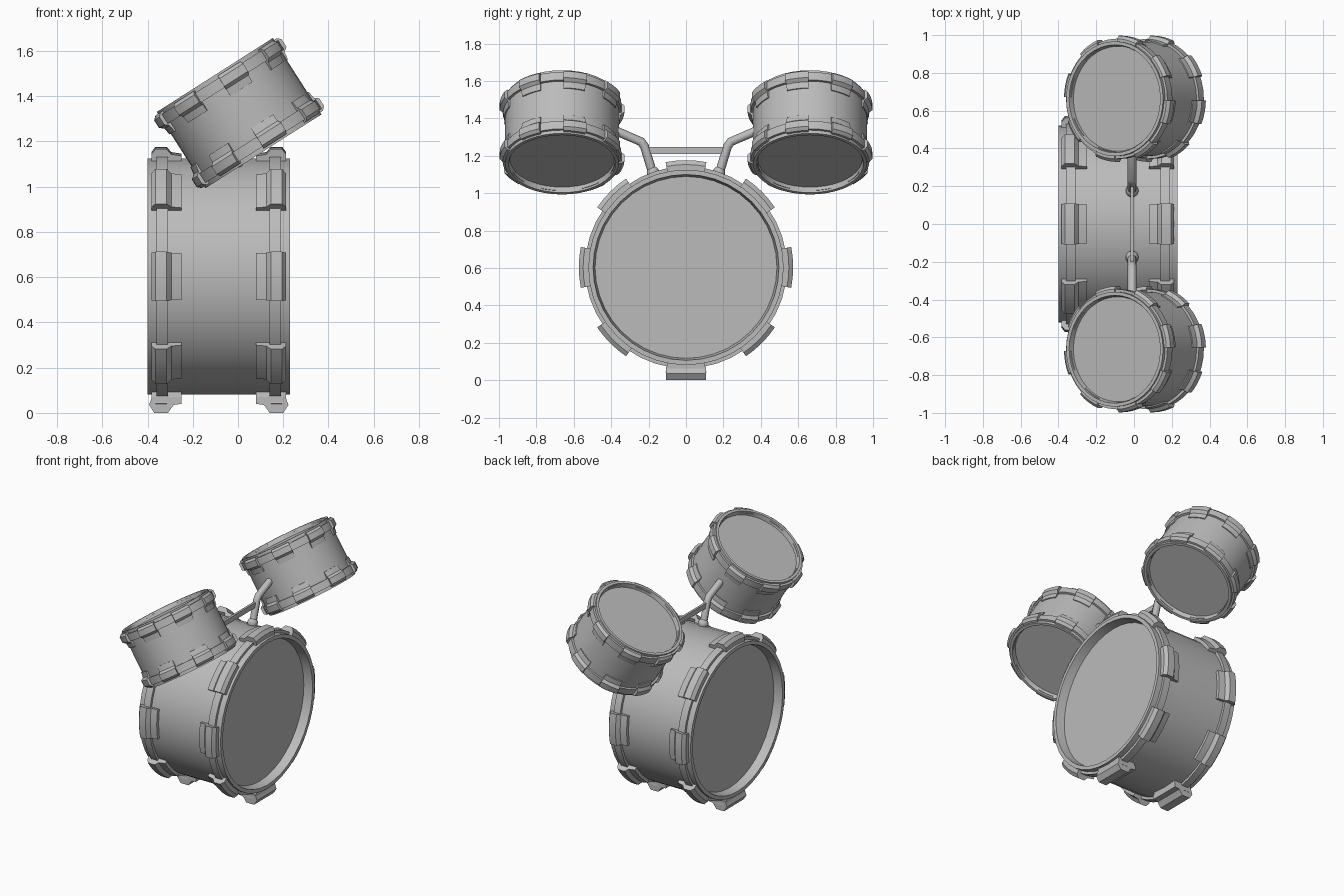
import bpy, bmesh, math
from mathutils import Matrix, Vector

if "Cube" in bpy.data.objects:
    bpy.data.objects.remove(bpy.data.objects["Cube"])

grey = bpy.data.materials.new("plain_grey")
grey.use_nodes = True
grey.diffuse_color = (0.5, 0.5, 0.5, 1)
grey.node_tree.nodes["Principled BSDF"].inputs["Base Color"].default_value = (0.5, 0.5, 0.5, 1)


def finish(name, bm, matrix):
    bmesh.ops.remove_doubles(bm, verts=bm.verts, dist=0.0005)
    bm.transform(matrix)
    bmesh.ops.recalc_face_normals(bm, faces=bm.faces)
    mesh = bpy.data.meshes.new(name)
    bm.to_mesh(mesh)
    bm.free()
    mesh.materials.append(grey)
    obj = bpy.data.objects.new(name, mesh)
    bpy.context.collection.objects.link(obj)
    bpy.ops.object.select_all(action="DESELECT")
    obj.select_set(True)
    bpy.context.view_layer.objects.active = obj
    bpy.ops.object.shade_smooth_by_angle(angle=math.radians(30))


def sweep(bm, profile, start, end, steps, closed=True, caps=False):
    """Turn an (r, z) profile about the local z axis."""
    rows = []
    for i in range(steps + 1):
        a = start + (end - start) * i / steps
        rows.append([bm.verts.new((r * math.cos(a), r * math.sin(a), z)) for r, z in profile])
    count = len(profile)
    for one, two in zip(rows, rows[1:]):
        for j in range(count if closed else count - 1):
            k = (j + 1) % count
            if profile[j][0] < 0.001:
                bm.faces.new((one[j], one[k], two[k]))
            elif profile[k][0] < 0.001:
                bm.faces.new((one[j], one[k], two[j]))
            else:
                bm.faces.new((one[j], one[k], two[k], two[j]))
    if caps:
        bm.faces.new(rows[0])
        bm.faces.new(rows[-1])


def drum(name, matrix, shell, half, lip, recess, ring, band, lug, span, phase):
    # Shell with a recessed head at each end
    bm = bmesh.new()
    top = [(0, half - recess), (shell - lip, half - recess), (shell - lip * 0.7, half), (shell, half)]
    profile = top + [(r, -z) for r, z in reversed(top)]
    sweep(bm, profile, 0, math.tau, 40, closed=False)
    loose = [v for v in bm.verts if not v.link_faces]
    bmesh.ops.delete(bm, geom=loose, context="VERTS")
    finish(name + "_shell", bm, matrix)

    # Hoops and the brackets clamped over them
    for side, end in ((1, "upper"), (-1, "lower")):
        bm = bmesh.new()
        inner = shell - 0.01
        hoop = [(inner, band[0]), (ring, band[0]), (ring, band[1]), (inner, band[1])]
        sweep(bm, [(r, side * z) for r, z in hoop], 0, math.tau, 40)
        finish(f"{name}_{end}_hoop", bm, matrix)
        bm = bmesh.new()
        for i in range(8):
            a = phase + i * math.tau / 8
            sweep(bm, [(r, side * z) for r, z in lug], a - span, a + span, 4, caps=True)
        finish(f"{name}_{end}_brackets", bm, matrix)


# Bass drum lying along x
bass_centre = Vector((-0.085, 0, 0.603))
bass = Matrix.Translation(bass_centre) @ Matrix.Rotation(math.pi / 2, 4, "Y")
bass_lug = [(0.5, 0.165), (0.543, 0.165), (0.55, 0.21), (0.573, 0.23),
            (0.573, 0.28), (0.55, 0.298), (0.5, 0.298)]
drum("bass_drum", bass, 0.522, 0.315, 0.036, 0.06, 0.54, (0.225, 0.275),
     bass_lug, math.radians(11), 0)

# Feet under the bass drum
for side, end in ((1, "left"), (-1, "right")):
    bm = bmesh.new()
    outline = [(0.165, 0.07), (0.165, 0.04), (0.2, 0.035), (0.225, 0), (0.285, 0), (0.308, 0.035), (0.295, 0.07)]
    front, back = [[bm.verts.new((bass_centre.x + side * x, y, z)) for x, z in outline]
                   for y in (-0.108, 0.108)]
    bm.faces.new(front)
    bm.faces.new(back)
    for j in range(len(outline)):
        bm.faces.new((front[j - 1], front[j], back[j], back[j - 1]))
    finish(end + "_foot", bm, Matrix())

# Two tilted toms, mirrored across y
tom_lug = [(0.28, 0.085), (0.31, 0.085), (0.315, 0.12), (0.334, 0.135),
           (0.334, 0.175), (0.318, 0.19), (0.28, 0.19)]
for side, name in ((-1, "front_tom"), (1, "back_tom")):
    matrix = (Matrix.Translation((0.005, side * 0.663, 1.325))
              @ Matrix.Rotation(math.radians(-32.5), 4, "Y") @ Matrix.Scale(-side, 4, (0, 1, 0)))
    drum(name, matrix, 0.304, 0.2, 0.026, 0.03, 0.318, (0.13, 0.18),
         tom_lug, math.radians(11), math.radians(12.5))

    # Bent arm from the bass drum to the tom
    curve = bpy.data.curves.new(name + "_arm", "CURVE")
    curve.dimensions = "3D"
    curve.bevel_depth = 0.024
    curve.bevel_resolution = 2
    curve.use_fill_caps = True
    spline = curve.splines.new("POLY")
    points = [(0.17, 1.08), (0.222, 1.25), (0.24, 1.275), (0.38, 1.335)]
    spline.points.add(len(points) - 1)
    for p, (y, z) in zip(spline.points, points):
        p.co = (-0.01, side * y, z, 1)
    curve.materials.append(grey)
    bpy.context.collection.objects.link(bpy.data.objects.new(name + "_arm", curve))

    # Rounded socket at the arm's base
    bm = bmesh.new()
    bmesh.ops.create_uvsphere(bm, u_segments=16, v_segments=8, radius=0.034)
    finish(name + "_socket", bm, Matrix.Translation((-0.01, side * 0.176, 1.11)))

# Flat bar joining the arms
bm = bmesh.new()
bmesh.ops.create_cube(bm, size=1)
finish("cross_bar", bm, Matrix.Translation((-0.01, 0, 1.228)) @ Matrix.Diagonal((0.016, 0.4, 0.036, 1)))
